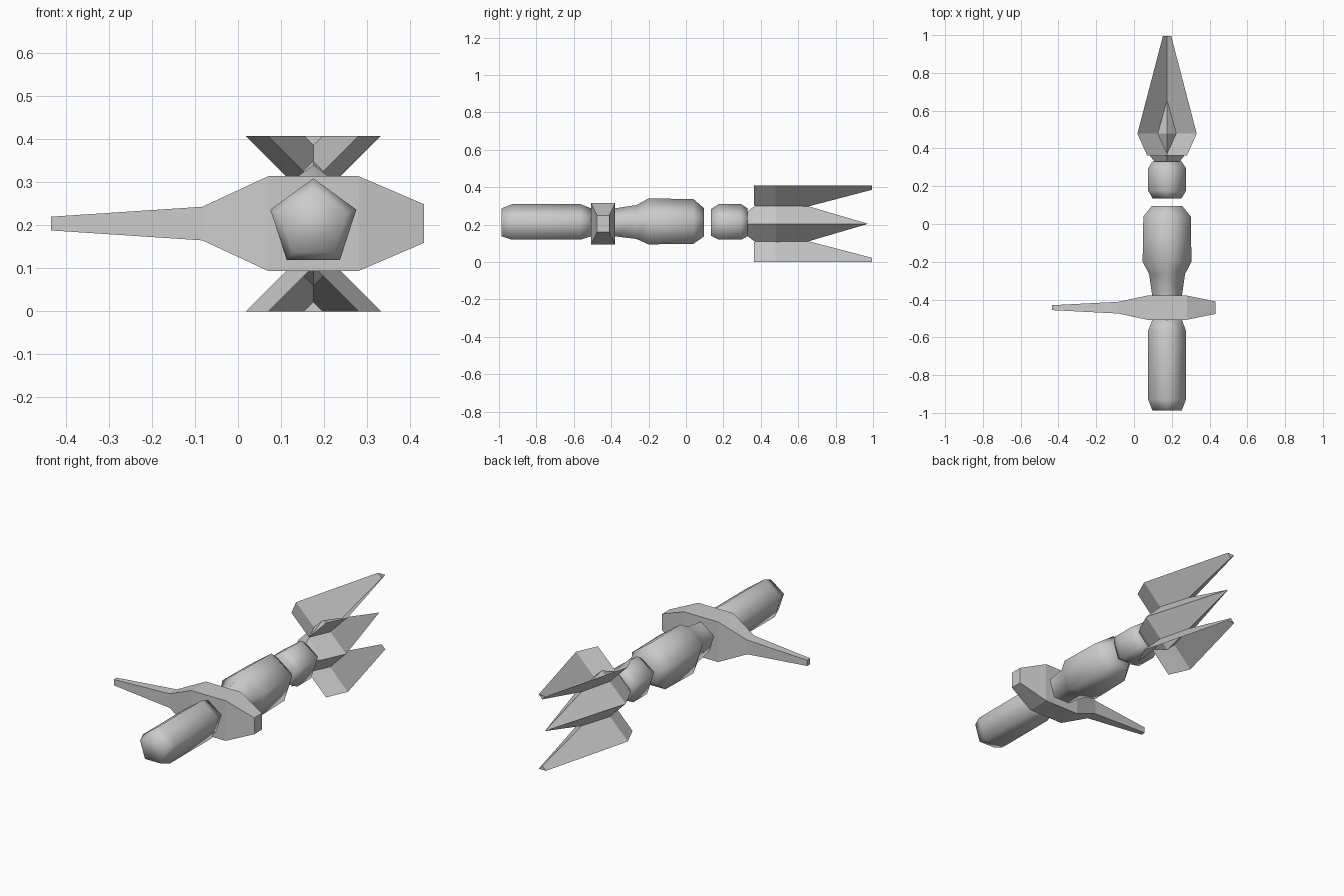
import bpy
import math

if "Cube" in bpy.data.objects:
    bpy.data.objects.remove(bpy.data.objects["Cube"])

CX, CZ = 0.175, 0.204   # long axis of the weapon, running along y


def make_object(name, verts, faces, smooth=False):
    mesh = bpy.data.meshes.new(name)
    mesh.from_pydata(verts, [], faces)
    obj = bpy.data.objects.new(name, mesh)
    bpy.context.collection.objects.link(obj)
    if smooth:
        bpy.ops.object.select_all(action='DESELECT')
        obj.select_set(True)
        bpy.context.view_layer.objects.active = obj
        bpy.ops.object.shade_smooth_by_angle(angle=math.radians(80))
    return obj


def skin(rings, capped=True):
    """Verts and faces joining equal-sized closed rings."""
    n = len(rings[0])
    verts = [v for ring in rings for v in ring]
    faces = []
    for r in range(len(rings) - 1):
        for i in range(n):
            j = (i + 1) % n
            faces.append((r * n + i, r * n + j, (r + 1) * n + j, (r + 1) * n + i))
    if capped:
        faces.append(tuple(reversed(range(n))))
        faces.append(tuple(range((len(rings) - 1) * n, len(rings) * n)))
    return verts, faces


def turned(name, sides, profile, smooth):
    """Lathe a (y, radius) profile around the long axis, one corner up."""
    rings = []
    for y, r in profile:
        ring = []
        for i in range(sides):
            a = math.tau * i / sides
            ring.append((CX - r * math.sin(a), y, CZ + r * math.cos(a)))
        rings.append(ring)
    return make_object(name, *skin(rings), smooth)


# Five-sided grip, body and neck
turned("grip", 5, [(-0.987, 0.082), (-0.93, 0.105), (-0.565, 0.105), (-0.505, 0.082)], True)
turned("body", 5, [(-0.385, 0.082), (-0.265, 0.1), (-0.2, 0.136), (0.04, 0.132), (0.095, 0.085)], True)
turned("neck", 5, [(0.135, 0.08), (0.175, 0.105), (0.295, 0.105), (0.33, 0.082)], True)

# Four-sided centre spike
turned("centre_spike", 4, [(0.315, 0.055), (0.36, 0.09), (0.48, 0.145), (0.97, 0.001)], False)

# Cross guard: (x, half depth, half height) stations
guard = [(-0.434, 0.013, 0.016), (-0.083, 0.031, 0.039), (0.07, 0.064, 0.11),
         (0.28, 0.064, 0.11), (0.432, 0.033, 0.045)]
gy = -0.443
rings = [[(x, gy - d, CZ - h), (x, gy + d, CZ - h), (x, gy + d, CZ + h), (x, gy - d, CZ + h)]
         for x, d, h in guard]
make_object("cross_guard", *skin(rings))

# Upper and lower prongs: open V troughs with 45 degree walls
outline = [(0.363, 0.105), (0.478, 0.157), (0.995, 0.022)]
for name, s in (("upper_prong", 1), ("lower_prong", -1)):
    verts, faces = [], []
    for y, w in outline:
        verts += [(CX - w, y, CZ + s * 0.204), (CX, y, CZ + s * (0.204 - w)),
                  (CX + w, y, CZ + s * 0.204)]
    for k in (0, 3):
        for i in (0, 1):
            f = (k + i, k + i + 1, k + i + 4, k + i + 3)
            faces.append(f if s > 0 else f[::-1])
    faces.append((6, 7, 8) if s > 0 else (8, 7, 6))
    make_object(name, verts, faces)
